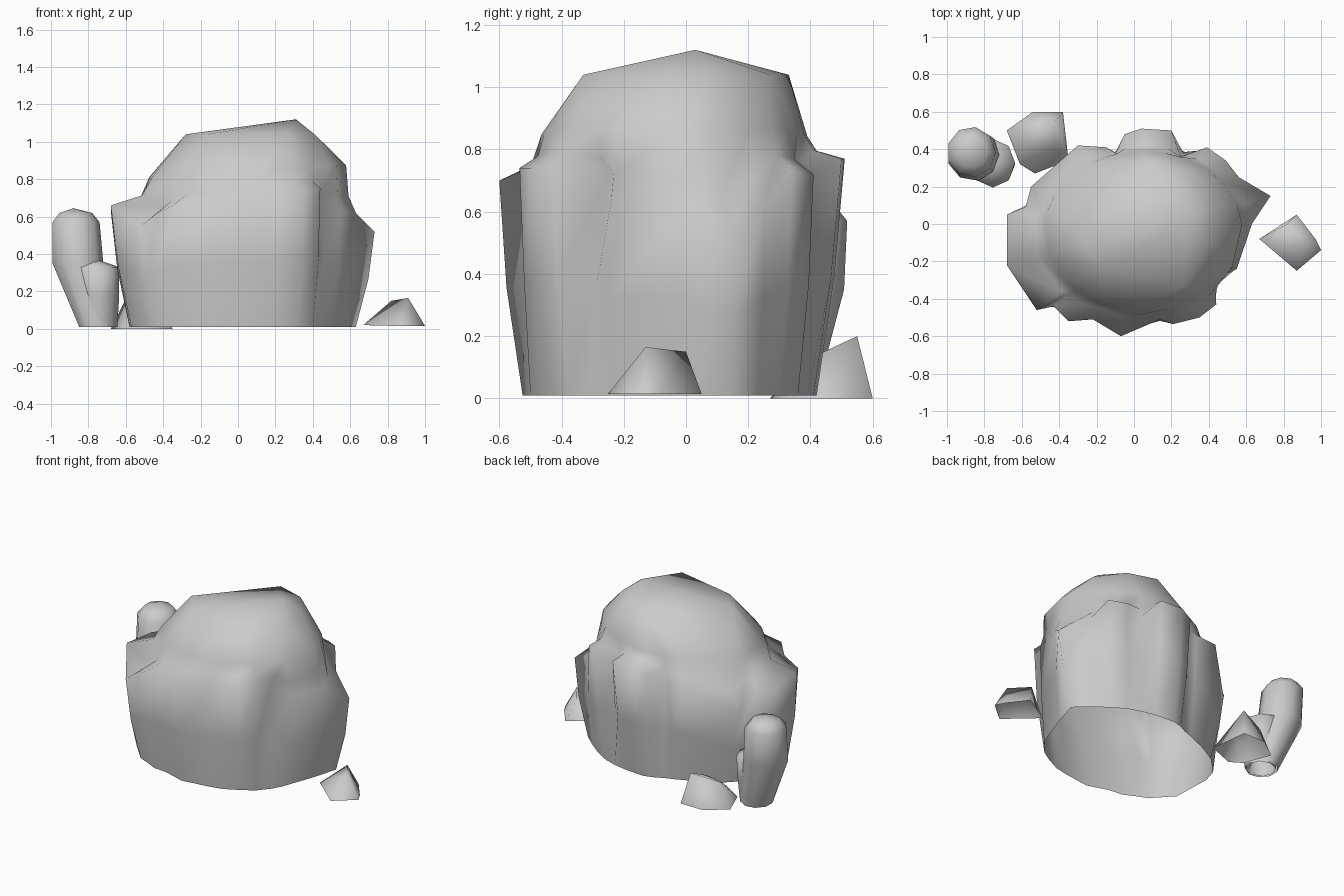
import bpy, bmesh
from math import sin, cos, pi
from mathutils import Vector

if "Cube" in bpy.data.objects:
    bpy.data.objects.remove(bpy.data.objects["Cube"], do_unlink=True)

stone = bpy.data.materials.new("stone grey")
stone.use_nodes = True
colour = (0.6, 0.6, 0.6, 1)
stone.diffuse_color = colour
stone.node_tree.nodes["Principled BSDF"].inputs["Base Color"].default_value = colour


def finish(name, bm):
    """Turn a bmesh into a smooth-shaded stone shell, open underneath."""
    bmesh.ops.recalc_face_normals(bm, faces=bm.faces[:])
    bm.normal_update()
    underside = [f for f in bm.faces if f.normal.z < -0.9]
    bmesh.ops.delete(bm, geom=underside, context='FACES')
    for face in bm.faces:
        face.smooth = True
    mesh = bpy.data.meshes.new(name)
    bm.to_mesh(mesh)
    bm.free()
    mesh.materials.append(stone)
    bpy.context.collection.objects.link(bpy.data.objects.new(name, mesh))


def skin(bm, low, high):
    """Join two rings of vertices; neighbours in the upper ring may coincide."""
    count = len(low)
    for i in range(count):
        j = (i + 1) % count
        corners = [low[i], low[j], high[j]]
        if high[i] != high[j]:
            corners.append(high[i])
        bm.faces.new(corners)


def loft(name, rings, sides, apex):
    """Skin oval rings (z, centre x, centre y, radius x, radius y) up to an apex."""
    bm = bmesh.new()
    loops = []
    for z, cx, cy, rx, ry in rings:
        angles = [2 * pi * i / sides for i in range(sides)]
        loops.append([bm.verts.new((cx + rx * cos(a), cy + ry * sin(a), z))
                      for a in angles])
    bm.faces.new(loops[0])
    for low, high in zip(loops, loops[1:]):
        skin(bm, low, high)
    skin(bm, loops[-1], [bm.verts.new(apex)] * sides)
    finish(name, bm)


def hull(name, points):
    """Wrap a convex rock around a few corner points."""
    bm = bmesh.new()
    for p in points:
        bm.verts.new(p)
    bmesh.ops.convex_hull(bm, input=bm.verts[:])
    finish(name, bm)


def brow_above(ledge):
    """Point on the oval, slightly tilted brow in the direction of a ledge."""
    centre, radius = Vector((0.05, -0.04)), Vector((0.53, 0.43))
    away = ledge.xy - centre
    way = Vector((away.x / radius.x, away.y / radius.y)).normalized()
    x, y = centre + way * radius
    return Vector((x, y, 0.84 + 0.06 * x))


def crag(name, columns, crown, apex, floor, crown_height):
    """Boulder built from chiselled columns that gather into a few crown corners."""
    bm = bmesh.new()
    rings = [[], [], [], [], []]
    top = []
    corners = [bm.verts.new((x, y, crown_height)) for x, y in crown]
    for base, ledge in columns:
        foot, ledge = Vector((*base, floor)), Vector(ledge)
        waist = foot.lerp(ledge, 0.5)
        waist.xy *= 1.025
        brow = brow_above(ledge)
        # The step above each ledge runs inwards before it climbs
        step = ledge.lerp(brow, 0.75)
        step.z = ledge.z + 0.35 * (brow.z - ledge.z)
        for ring, point in zip(rings, (foot, waist, ledge, step, brow)):
            ring.append(bm.verts.new(point))
        top.append(min(corners, key=lambda c: (c.co.xy - brow.xy).length))
    for low, high in zip(rings, rings[1:] + [top]):
        skin(bm, low, high)
    skin(bm, corners, [bm.verts.new(apex)] * len(corners))
    finish(name, bm)


# Big boulder: foot and jutting ledge of each column around its flanks
boulder_columns = [
    # right flank slab
    ((-0.58, 0.0), (-0.68, 0.05, 0.63)),
    ((-0.57, -0.27), (-0.68, -0.22, 0.66)),
    ((-0.45, -0.4), (-0.52, -0.46, 0.55)),
    ((-0.38, -0.43), (-0.43, -0.44, 0.62)),
    # front ridges
    ((-0.3, -0.47), (-0.35, -0.52, 0.66)),
    ((-0.2, -0.48), (-0.22, -0.51, 0.68)),
    ((-0.06, -0.525), (-0.07, -0.6, 0.7)),
    ((0.13, -0.5), (0.14, -0.51, 0.7)),
    ((0.22, -0.48), (0.21, -0.535, 0.74)),
    ((0.32, -0.43), (0.35, -0.5, 0.74)),
    ((0.4, -0.38), (0.44, -0.43, 0.75)),
    # left flank: recess, then spur
    ((0.46, -0.31), (0.43, -0.25, 0.72)),
    ((0.5, -0.24), (0.55, -0.24, 0.64)),
    ((0.58, -0.02), (0.63, 0.0, 0.62)),
    ((0.63, 0.15), (0.73, 0.15, 0.52)),
    ((0.54, 0.23), (0.56, 0.25, 0.62)),
    # back ridges and the recesses between them
    ((0.45, 0.3), (0.49, 0.34, 0.74)),
    ((0.35, 0.36), (0.39, 0.41, 0.72)),
    ((0.26, 0.39), (0.25, 0.36, 0.7)),
    ((0.16, 0.41), (0.2, 0.5, 0.77)),
    ((0.03, 0.42), (0.04, 0.51, 0.77)),
    ((-0.04, 0.4), (-0.05, 0.48, 0.74)),
    ((-0.1, 0.37), (-0.1, 0.38, 0.72)),
    ((-0.16, 0.35), (-0.15, 0.41, 0.7)),
    ((-0.3, 0.29), (-0.3, 0.42, 0.68)),
    ((-0.43, 0.22), (-0.55, 0.2, 0.5)),
    ((-0.55, 0.1), (-0.58, 0.09, 0.6)),
]
boulder_crown = [(-0.28, -0.1), (-0.16, -0.24), (0.26, -0.33), (0.41, -0.1),
                 (0.41, 0.1), (0.28, 0.27), (0.09, 0.33)]
crag("boulder", boulder_columns, boulder_crown, (0.31, 0.03, 1.12), 0.01, 1.04)

# Leaning standing stone with a lower shoulder beside it
loft("standing_stone", [
    (0.01, -0.755, 0.32, 0.10, 0.10),
    (0.35, -0.86, 0.37, 0.14, 0.14),
    (0.57, -0.87, 0.385, 0.13, 0.135),
    (0.62, -0.87, 0.39, 0.09, 0.09),
], 9, (-0.88, 0.40, 0.645))
loft("standing_stone_shoulder", [
    (0.01, -0.745, 0.32, 0.10, 0.09),
    (0.18, -0.745, 0.32, 0.11, 0.115),
    (0.33, -0.755, 0.325, 0.12, 0.13),
], 8, (-0.78, 0.33, 0.38))

# Low rock behind the boulder
hull("back_rock", [
    (-0.68, 0.50, 0), (-0.54, 0.60, 0), (-0.38, 0.60, 0), (-0.35, 0.34, 0),
    (-0.53, 0.27, 0), (-0.61, 0.32, 0), (-0.60, 0.49, 0.16),
    (-0.42, 0.55, 0.2), (-0.43, 0.40, 0.13), (-0.53, 0.36, 0.09),
])

# Small rock at the left side
hull("side_rock", [
    (0.67, -0.08, 0.02), (0.87, 0.05, 0.015), (0.97, -0.08, 0.015),
    (1.0, -0.14, 0.015), (0.87, -0.25, 0.015),
    (0.91, -0.13, 0.165), (0.82, 0.0, 0.15),
])
